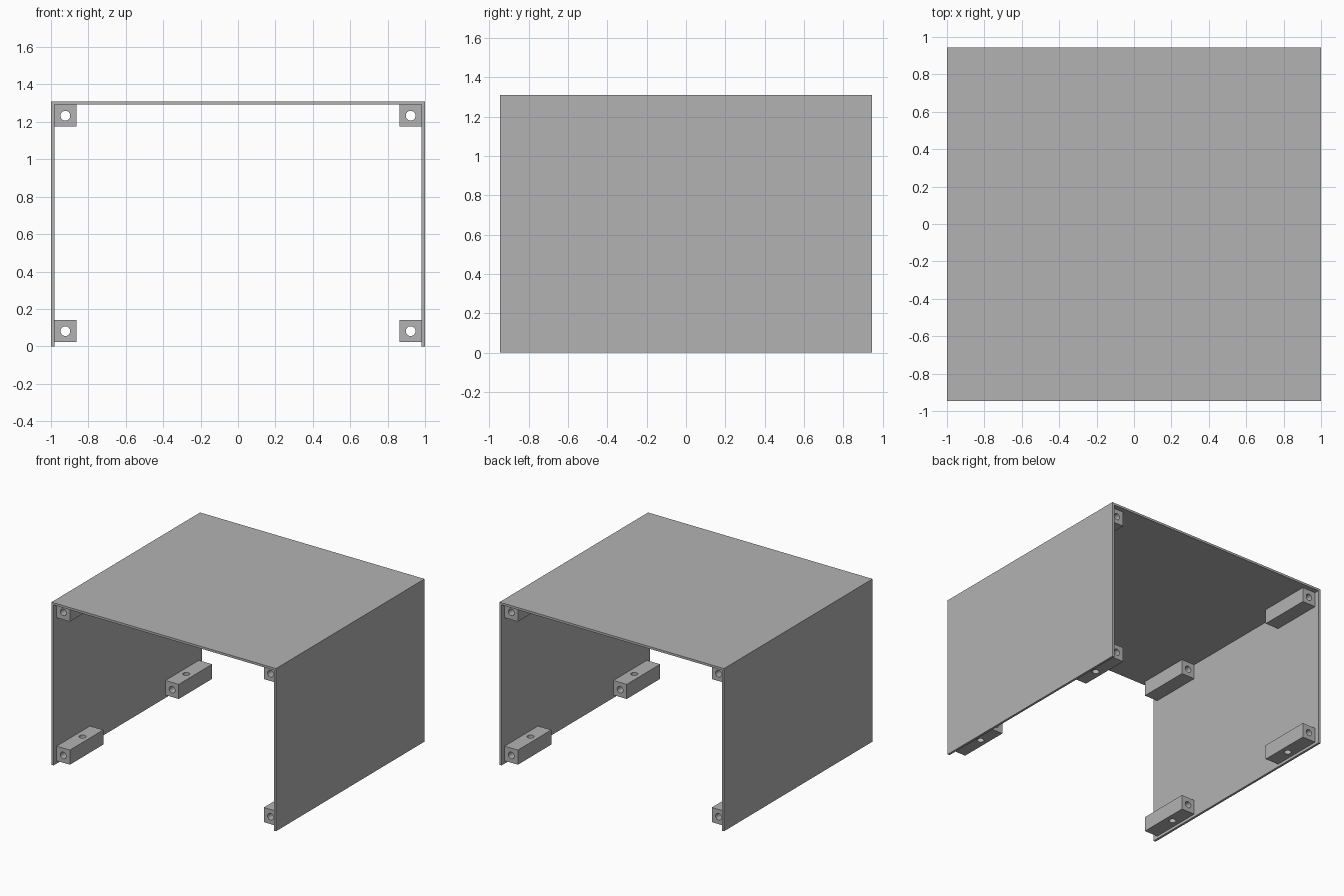
import bpy
import bmesh
from mathutils import Matrix, Vector

if "Cube" in bpy.data.objects:
    bpy.data.objects.remove(bpy.data.objects["Cube"], do_unlink=True)

# Overall sizes
HALF_W, HALF_D, HEIGHT, WALL = 1.0, 0.945, 1.31, 0.018
BLOCK = 0.118                      # square section of a mounting block
Y_IN, Y_OUT, Y_HOLE = 0.48, 0.905, 0.66
RADIUS = 0.026
Z_LOW = 0.022
Z_HIGH = HEIGHT - WALL - BLOCK

grey = bpy.data.materials.new("plain grey")
grey.use_nodes = True
colour = (0.45, 0.45, 0.45, 1)
grey.diffuse_color = colour
grey.node_tree.nodes["Principled BSDF"].inputs["Base Color"].default_value = colour


def finish(name, bm):
    bmesh.ops.recalc_face_normals(bm, faces=bm.faces)
    mesh = bpy.data.meshes.new(name)
    bm.to_mesh(mesh)
    bm.free()
    mesh.materials.append(grey)
    obj = bpy.data.objects.new(name, mesh)
    bpy.context.collection.objects.link(obj)
    return obj


def box(name, low, high):
    low, high = Vector(low), Vector(high)
    bm = bmesh.new()
    bmesh.ops.create_cube(bm, size=1)
    bmesh.ops.scale(bm, vec=high - low, verts=bm.verts)
    bmesh.ops.translate(bm, vec=(low + high) / 2, verts=bm.verts)
    return finish(name, bm)


def drill(obj, centre, axis, length):
    # Cut a round through-hole along the axis
    bm = bmesh.new()
    turn = Matrix.Rotation(1.5707963, 4, "X") if axis == "Y" else Matrix()
    bmesh.ops.create_cone(bm, cap_ends=True, segments=32, radius1=RADIUS,
                          radius2=RADIUS, depth=length,
                          matrix=Matrix.Translation(centre) @ turn)
    cutter = finish("hole_cutter", bm)
    cutter.hide_render = True
    mod = obj.modifiers.new("hole", "BOOLEAN")
    mod.operation, mod.solver, mod.object = "DIFFERENCE", "EXACT", cutter
    bpy.ops.object.select_all(action="DESELECT")
    bpy.context.view_layer.objects.active = obj
    obj.select_set(True)
    bpy.ops.object.modifier_apply(modifier=mod.name)
    bpy.data.objects.remove(cutter, do_unlink=True)


# Cover: a thin upside-down U swept front to back
inner_w, inner_h = HALF_W - WALL, HEIGHT - WALL
half = [(HALF_W, HEIGHT), (HALF_W, 0), (inner_w, 0), (inner_w, inner_h)]
profile = half + [(-x, z) for x, z in reversed(half)]
bm = bmesh.new()
face = bm.faces.new([bm.verts.new((x, -HALF_D, z)) for x, z in profile])
sweep = bmesh.ops.extrude_face_region(bm, geom=[face], use_keep_orig=True)
moved = [g for g in sweep["geom"] if isinstance(g, bmesh.types.BMVert)]
bmesh.ops.translate(bm, vec=(0, 2 * HALF_D, 0), verts=moved)
finish("cover", bm)

# Mounting blocks in the eight corners
for side, sx in (("left", 1), ("right", -1)):
    for end, sy in (("front", -1), ("back", 1)):
        for level, z in (("lower", Z_LOW), ("upper", Z_HIGH)):
            xs = sorted((sx * inner_w, sx * (inner_w - BLOCK)))
            ys = sorted((sy * Y_IN, sy * Y_OUT))
            block = box(f"{level}_{end}_{side}_block",
                        (xs[0], ys[0], z), (xs[1], ys[1], z + BLOCK))
            cx, cz = sum(xs) / 2, z + BLOCK / 2
            drill(block, (cx, sum(ys) / 2, cz), "Y", 1)
            # Only the lower blocks have an upright hole
            if level == "lower":
                drill(block, (cx, sy * Y_HOLE, cz), "Z", 0.5)
            bpy.ops.object.shade_smooth_by_angle()
